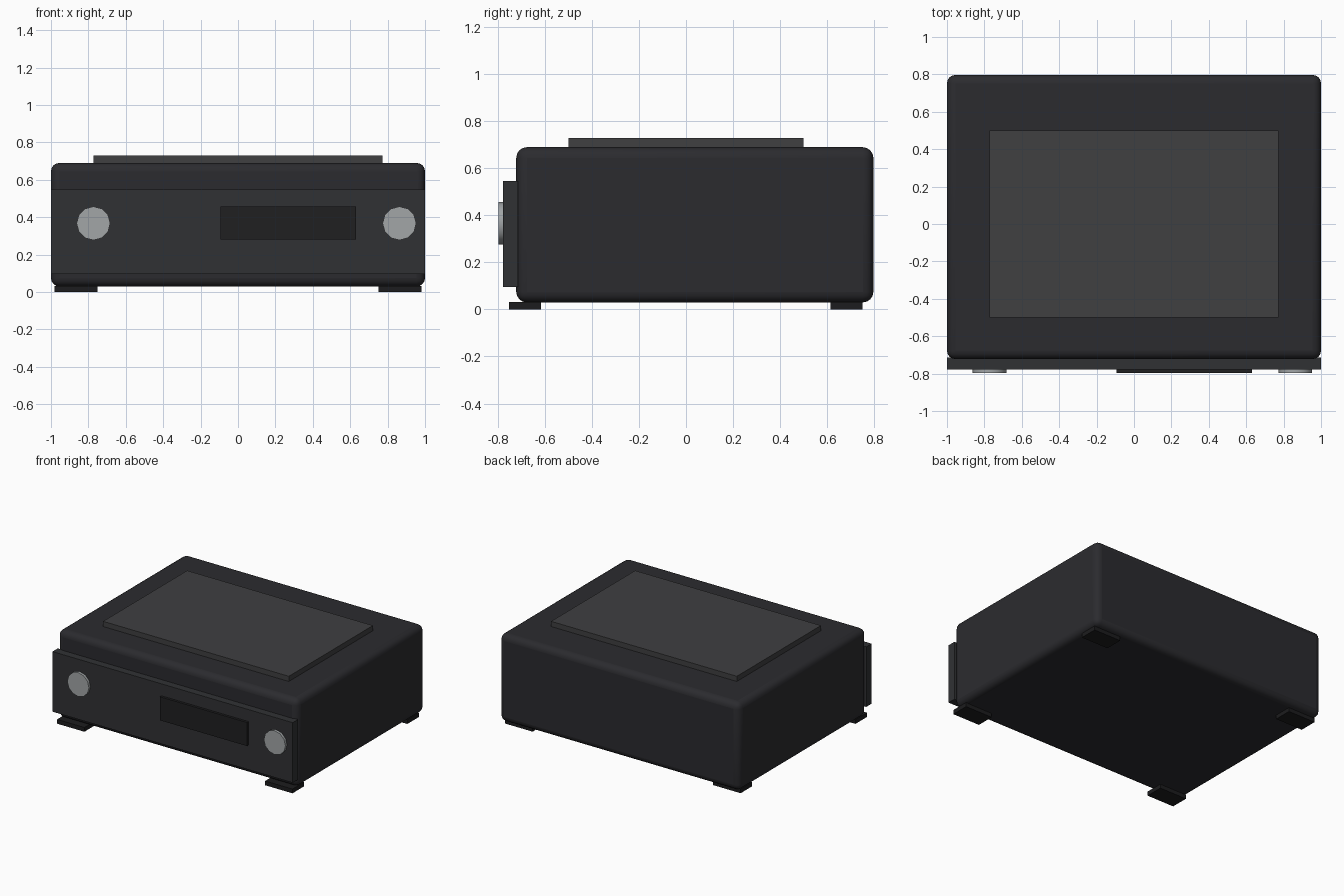
import bpy
from math import pi

if "Cube" in bpy.data.objects:
    bpy.data.objects.remove(bpy.data.objects["Cube"])


def material(name, r, g, b):
    m = bpy.data.materials.new(name)
    m.diffuse_color = (r, g, b, 1)
    m.use_nodes = True
    m.node_tree.nodes["Principled BSDF"].inputs["Base Color"].default_value = m.diffuse_color
    return m


case_mat = material("case_dark", 0.024, 0.024, 0.028)
panel_mat = material("panel_charcoal", 0.03, 0.031, 0.034)
plate_mat = material("plate_grey", 0.05, 0.05, 0.053)
display_mat = material("display_black", 0.014, 0.014, 0.015)
knob_mat = material("knob_silver", 0.36, 0.38, 0.39)
foot_mat = material("foot_rubber", 0.012, 0.012, 0.013)


def box(name, lo, hi, mat):
    """Box from its two opposite corners."""
    bpy.ops.mesh.primitive_cube_add(size=1, location=[(a + b) / 2 for a, b in zip(lo, hi)])
    o = bpy.context.object
    o.name = name
    o.scale = [b - a for a, b in zip(lo, hi)]
    bpy.ops.object.transform_apply(location=False, rotation=False, scale=True)
    o.data.materials.append(mat)
    return o


# Rounded main case
case = box("case", (-1, -0.722, 0.03), (1, 0.797, 0.69), case_mat)
bevel = case.modifiers.new("rounded_edges", 'BEVEL')
bevel.width = 0.045
bevel.segments = 4
bpy.ops.object.shade_smooth_by_angle()

# Front panel, display and raised top plate
box("front_panel", (-1, -0.778, 0.095), (1, -0.715, 0.547), panel_mat)
box("display", (-0.093, -0.797, 0.28), (0.632, -0.77, 0.457), display_mat)
box("top_plate", (-0.773, -0.5, 0.68), (0.773, 0.5, 0.729), plate_mat)

# Round knobs on the front panel
for name, x in (("left_knob", -0.773), ("right_knob", 0.863)):
    bpy.ops.mesh.primitive_cylinder_add(vertices=12, radius=0.09, depth=0.03,
                                        location=(x, -0.782, 0.367), rotation=(pi / 2, 0, 0))
    knob = bpy.context.object
    knob.name = name
    knob.data.materials.append(knob_mat)
    bpy.ops.object.shade_smooth_by_angle(angle=pi / 4)

# Four feet
for side, x in (("left", -0.866), ("right", 0.866)):
    for end, y in (("front", -0.684), ("back", 0.682)):
        box(f"{end}_{side}_foot", (x - 0.114, y - 0.068, 0), (x + 0.114, y + 0.068, 0.032), foot_mat)
